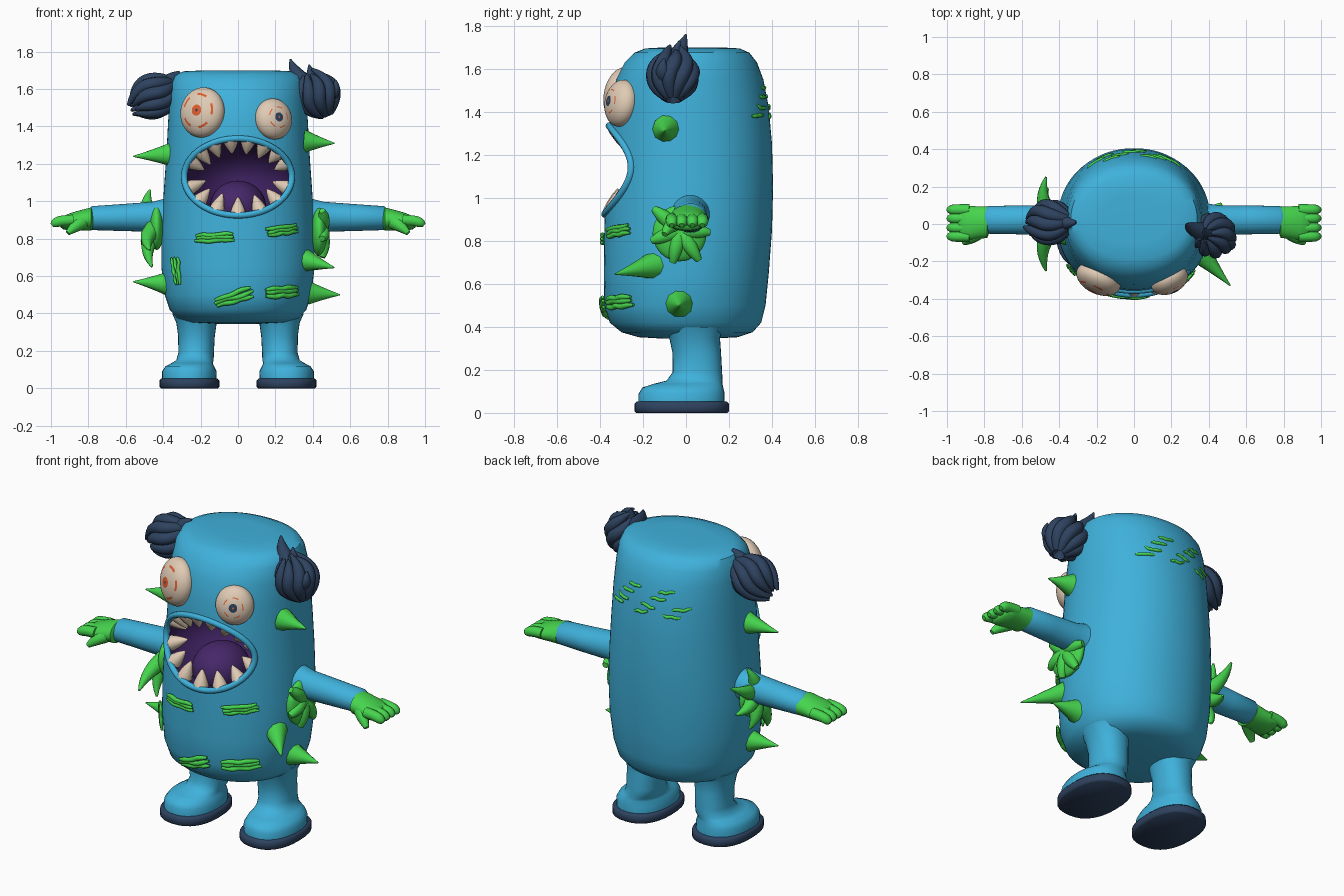
import bpy, bmesh, math, random
from math import sin, cos, pi
from mathutils import Vector
from mathutils.bvhtree import BVHTree

random.seed(4)
if "Cube" in bpy.data.objects:
    bpy.data.objects.remove(bpy.data.objects["Cube"])


def material(name, r, g, b):
    m = bpy.data.materials.new(name)
    m.use_nodes = True
    m.diffuse_color = (r, g, b, 1)
    bsdf = m.node_tree.nodes["Principled BSDF"]
    bsdf.inputs["Base Color"].default_value = (r, g, b, 1)
    bsdf.inputs["Roughness"].default_value = 0.7
    return m


BLUE = material("skin blue", .05, .44, .71)
GREEN = material("bright green", .06, .66, .075)
NAVY = material("navy", .027, .055, .115)
PURPLE = material("mouth purple", .045, .014, .11)
TONGUE = material("tongue purple", .06, .02, .14)
BONE = material("bone", .75, .6, .46)
ORANGE = material("orange", .75, .11, .03)


def activate(ob):
    bpy.ops.object.select_all(action='DESELECT')
    ob.select_set(True)
    bpy.context.view_layer.objects.active = ob


def smooth(ob, angle=50):
    activate(ob)
    bpy.ops.object.shade_smooth_by_angle(angle=math.radians(angle))


def finish(bm, name, *mats):
    bmesh.ops.recalc_face_normals(bm, faces=bm.faces)
    me = bpy.data.meshes.new(name)
    bm.to_mesh(me)
    bm.free()
    ob = bpy.data.objects.new(name, me)
    bpy.context.collection.objects.link(ob)
    for m in mats:
        me.materials.append(m)
    smooth(ob)
    return ob


def loft(name, rings, mat, axis='Z', sign=1, n=32, power=2.0):
    """Rings are (position on axis, centre u, centre v, radius u, radius v)."""
    bm, loops = bmesh.new(), []
    for t, cu, cv, ru, rv in rings:
        loop = []
        for i in range(n):
            c, s = cos(2 * pi * i / n), sin(2 * pi * i / n)
            u = cu + ru * math.copysign(abs(c) ** (2 / power), c)
            v = cv + rv * math.copysign(abs(s) ** (2 / power), s)
            loop.append(bm.verts.new((sign * u, v, t) if axis == 'Z' else (sign * t, u, v)))
        loops.append(loop)
    for a, b in zip(loops, loops[1:]):
        for i in range(n):
            j = (i + 1) % n
            bm.faces.new((a[i], a[j], b[j], b[i]))
    bm.faces.new(loops[0])
    bm.faces.new(loops[-1])
    return finish(bm, name, mat)


def ball(name, centre, radii, *mats, seg=32):
    bm = bmesh.new()
    bmesh.ops.create_uvsphere(bm, u_segments=seg, v_segments=seg, radius=1)
    bmesh.ops.scale(bm, vec=radii, verts=bm.verts)
    ob = finish(bm, name, *mats)
    ob.location = centre
    return ob


def tube(name, pts, radii, mat, cyclic=False, res=3):
    cu = bpy.data.curves.new(name, 'CURVE')
    cu.dimensions, cu.bevel_depth, cu.bevel_resolution = '3D', 1, res
    cu.use_fill_caps = True
    sp = cu.splines.new('NURBS')
    sp.points.add(len(pts) - 1)
    for p, co, r in zip(sp.points, pts, radii):
        p.co, p.radius = (*co, 1), r
    sp.use_cyclic_u, sp.use_endpoint_u = cyclic, not cyclic
    sp.order_u, sp.resolution_u = 3, 5
    cu.materials.append(mat)
    ob = bpy.data.objects.new(name, cu)
    bpy.context.collection.objects.link(ob)
    activate(ob)
    bpy.ops.object.convert(target='MESH')
    smooth(bpy.context.object, 60)
    return bpy.context.object


def spike(name, base, tip, r, mat=GREEN):
    a, b = Vector(base), Vector(tip)
    return tube(name, [a, a.lerp(b, .45), b], [r * 1.2, r * .6, .003], mat)


# Body: (height, half width, front, back)
profile = [(.345, .12, -.1, .12), (.352, .26, -.22, .24), (.375, .325, -.3, .31), (.42, .365, -.355, .35),
           (.5, .392, -.38, .37), (.65, .41, -.382, .385), (.85, .41, -.38, .4), (1.05, .397, -.375, .405),
           (1.25, .383, -.365, .4), (1.42, .374, -.35, .385), (1.55, .366, -.325, .36),
           (1.63, .357, -.285, .33), (1.675, .337, -.24, .295), (1.695, .29, -.19, .25), (1.7, .18, -.1, .16)]
body = loft("body", [(z, 0, (f + b) / 2, rx, (b - f) / 2) for z, rx, f, b in profile], BLUE, n=72, power=2.1)
body.data.materials.append(PURPLE)
surface = BVHTree.FromObject(body, bpy.context.evaluated_depsgraph_get())


def on_body(x, z, side=-1):
    point, normal, _, _ = surface.ray_cast(Vector((x, side * 2, z)), Vector((0, -side, 0)))
    return point, normal


# Mouth cavity
MZ, MA, MB = 1.13, .28, .2
cutter = ball("mouth_cutter", (0, -.26, MZ), (MA, .36, MB + .007), BLUE, PURPLE, seg=48)
for f in cutter.data.polygons:
    f.material_index = 1
cutter.hide_render = True
mod = body.modifiers.new("mouth", 'BOOLEAN')
mod.operation, mod.solver, mod.object = 'DIFFERENCE', 'EXACT', cutter
activate(body)
bpy.ops.object.modifier_apply(modifier="mouth")
bpy.data.objects.remove(cutter)
smooth(body, 40)


def mouth_point(angle, k):
    return on_body(MA * k * cos(angle), MZ + MB * k * sin(angle))[0]


lip = [mouth_point(2 * pi * i / 40, 1.03) for i in range(40)]
tube("lip", lip, [.017] * 40, BLUE, cyclic=True)
ball("tongue", (0, -.16, .97), (.15, .17, .14), TONGUE)

# Teeth, pointing to the middle of the mouth
for row, angles, size in (("upper", range(22, 160, 19), .085), ("lower", range(198, 345, 24), .1)):
    for deg in angles:
        a = math.radians(deg)
        base = mouth_point(a, 1.04) + Vector((0, .03, 0))
        aim = (Vector((base.x * .45, base.y + .03, MZ)) - base).normalized()
        tip = base + aim * size * random.uniform(.95, 1.2)
        tube(row + "_tooth", [base, base.lerp(tip, .5), tip], [.045, .036, .004], BONE)

# Eyes, with pupil and broken veins chosen by distance from the eye axis
for name, x, z, size, vein, pupil in (("right_eye", -.19, 1.475, (.125, .135, .078), .66, 2),
                                      ("left_eye", .19, 1.44, (.104, .11, .07), .5, 1)):
    p, nrm = on_body(x, z)
    eye = ball(name, p, size, BONE, NAVY, ORANGE, seg=56)
    eye.rotation_euler = nrm.to_track_quat('Z', 'Y').to_euler()
    for f in eye.data.polygons:
        u, v = f.center.x / size[0], f.center.y / size[1]
        r, turn = math.hypot(u, v), math.atan2(v, u)
        if f.center.z < 0:
            continue
        if r < .21:
            f.material_index = pupil if r > .07 else 3 - pupil
        elif abs(r - vein) < .027 and sin(turn * 5 + 1) > -.1:
            f.material_index = 2

# Arms, hands, legs and feet
for s, side in ((1, "left"), (-1, "right")):
    loft(side + "_arm", [(.33, .02, .92, .11, .11), (.40, .02, .92, .088, .092), (.46, .02, .917, .08, .08),
                         (.62, .022, .913, .077, .072), (.78, .022, .91, .074, .064), (.8, .022, .91, .06, .05)],
         BLUE, 'X', s)
    loft(side + "_hand", [(.775, .01, .905, .06, .05), (.785, .01, .905, .085, .062), (.83, .008, .9, .086, .056),
                          (.89, .005, .892, .092, .047), (.935, .005, .885, .09, .036), (.95, .005, .883, .06, .02)],
         GREEN, 'X', s)
    for y in (-.066, -.02, .03, .076):
        tube(side + "_finger", [(s * .88, y, .9), (s * .95, y, .897), (s * .985, y, .88), (s * .995, y, .872)],
             [.03, .03, .026, .012], GREEN)
    tube(side + "_thumb", [(s * .83, -.04, .89), (s * .87, -.08, .87), (s * .91, -.1, .83)], [.04, .035, .014], GREEN)
    loft(side + "_leg", [(.04, .26, -.02, .145, .2), (.09, .26, -.02, .146, .2), (.118, .258, -.015, .13, .188),
                         (.135, .245, .01, .11, .16), (.15, .23, .04, .1, .13), (.19, .224, .053, .095, .115),
                         (.28, .222, .05, .098, .113), (.35, .222, .04, .108, .118), (.40, .222, .04, .13, .14)],
         BLUE, sign=s, power=2.2)
    loft(side + "_sole", [(0, .26, -.02, .152, .212), (.008, .26, -.02, .16, .22), (.042, .26, -.02, .16, .22),
                          (.052, .26, -.02, .15, .21)], NAVY, sign=s, power=2.4)

# Body spikes
for base, tip in (((-.36, -.05, 1.25), (-.56, -.06, 1.24)), ((-.38, -.05, .56), (-.56, -.06, .57)),
                  ((.355, -.09, 1.32), (.515, -.1, 1.31)), ((.38, -.03, .51), (.545, -.03, .5)),
                  ((.35, -.15, .685), (.515, -.33, .645))):
    spike("body_spike", base, tip, .055)

# Fins beneath the arms
ball("left_fin", (.435, -.03, .835), (.045, .125, .13), GREEN)
for y, z in ((-.15, .95), (-.16, .8), (-.06, .7), (.06, .71), (.11, .84)):
    tube("left_fin_lobe", [(.43, -.03, .85), (.47, (y - .03) / 2, (z + .85) / 2), (.45, y, z)],
         [.04, .045, .016], GREEN)
ball("right_fin", (-.435, 0, .86), (.04, .11, .12), GREEN)
for tip in ((-.47, -.25, .74), (-.46, -.1, .65), (-.47, .08, .7), (-.46, .19, .82), (-.47, .25, 1.0), (-.47, .1, 1.06)):
    mid = Vector((-.52, tip[1] * .4, .86 * .55 + tip[2] * .45))
    tube("right_fin_lobe", [(-.42, 0, .88), mid, tip], [.05, .05, .006], GREEN)


def patch(name, x, z, width, height, tilt, side=-1, strands=3, lift=.004):
    """Shaggy strip of wavy strands that follows the body."""
    t = math.radians(tilt)
    for k in range(strands):
        off = (k - (strands - 1) / 2) * height / strands
        pts = []
        for i in range(7):
            u = (i / 6 - .5) * width * random.uniform(.92, 1.05)
            v = off + random.uniform(-.006, .006)
            p, nrm = on_body(x + u * cos(t) - v * sin(t), z + u * sin(t) + v * cos(t), side)
            pts.append(p + nrm * lift)
        r = height / strands * .75
        tube(name, pts, [r * .6] + [r] * 5 + [r * .5], GREEN, res=2)


for spec in ((-.12, .805, .2, .05, 2), (.23, .845, .16, .05, 8), (-.02, .49, .2, .055, 16),
             (.23, .515, .17, .055, 2), (-.32, .63, .15, .04, 98)):
    patch("front_patch", *spec, lift=.012)
for z, xs in ((1.49, (-.1, .1)), (1.40, (-.18, 0, .18))):
    for x in xs:
        for dx, dz in ((-.02, .022), (.025, -.02)):
            patch("back_patch", x + dx, z + dz, .09, .012, random.uniform(-8, 8), 1, 1, .001)


# Hair tufts: a core wrapped in bulging locks
def tuft(name, root, tip, spread, locks=9):
    a, b = Vector(root), Vector(tip)
    axis = (b - a).normalized()
    e1 = axis.cross(Vector((0, 1, 0))).normalized()
    e2 = axis.cross(e1)
    ball(name + "_core", a.lerp(b, .55), (spread * .95,) * 3, NAVY)
    for k in range(locks):
        t = 2 * pi * k / locks
        out, swirl = e1 * cos(t) + e2 * sin(t), e1 * cos(t + .6) + e2 * sin(t + .6)
        tube(name + "_lock", [a + out * .02, a.lerp(b, .25) + out * spread, a.lerp(b, .75) + swirl * spread,
                              b + swirl * spread * .35 + axis * random.uniform(.0, .03)],
             [.025, .036, .036, .008], NAVY)


tuft("right_tuft", (-.35, .02, 1.625), (-.55, 0, 1.5), .095)
tube("right_tuft_curl", [(-.42, .02, 1.56), (-.38, 0, 1.65), (-.31, .01, 1.69)], [.06, .05, .008], NAVY)
tuft("left_tuft", (.47, -.06, 1.47), (.38, -.06, 1.67), .095)
for tip in ((.28, 0, 1.76), (.38, -.03, 1.73), (.52, -.1, 1.65)):
    tube("left_tuft_curl", [(.42, -.06, 1.57), (tip[0] + .02, tip[1] - .03, tip[2] - .09), tip],
         [.06, .05, .004], NAVY)
